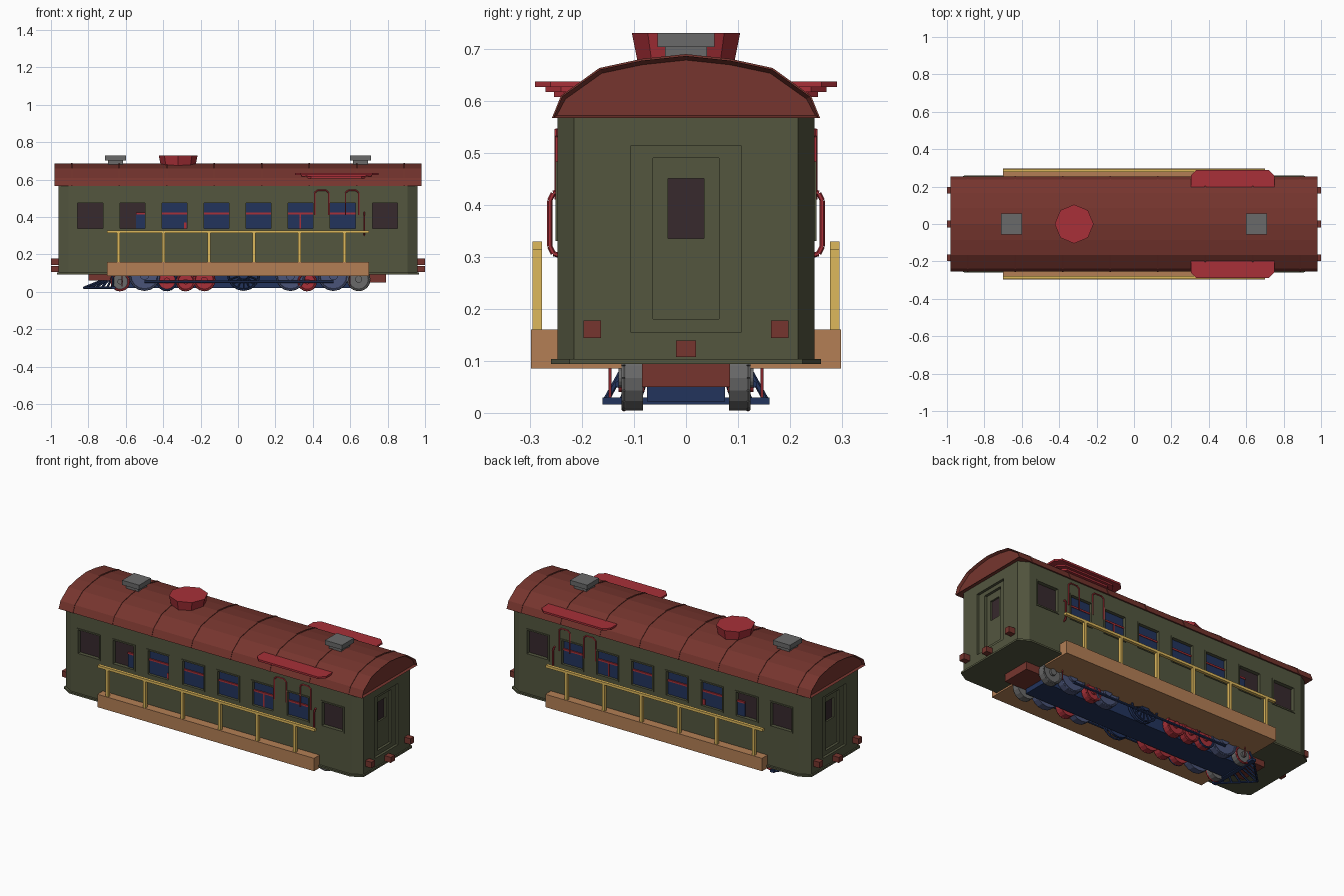
import bpy, bmesh, math
from mathutils import Vector, Matrix

if "Cube" in bpy.data.objects:
    bpy.data.objects.remove(bpy.data.objects["Cube"])


def colour(name, hexa):
    m = bpy.data.materials.new(name)
    rgb = [int(hexa[i:i + 2], 16) / 255 for i in (0, 2, 4)]
    m.diffuse_color = [*[((c + .055) / 1.055) ** 2.4 if c > .04 else c / 12.9 for c in rgb], 1]
    m.use_nodes = True
    m.node_tree.nodes["Principled BSDF"].inputs["Base Color"].default_value = m.diffuse_color
    return m


GREEN, ROOF, DARK = colour("olive", "53563F"), colour("maroon", "76352E"), colour("dark_pane", "37292D")
RED, GOLD, TIMBER = colour("red", "A83038"), colour("gold", "DDB85C"), colour("timber", "B37F55")
BLUE, STEEL, GREY = colour("navy", "22335C"), colour("slate_blue", "4A5478"), colour("grey", "6A6A6A")


def finish(name, bm, mat):
    bmesh.ops.recalc_face_normals(bm, faces=bm.faces)
    me = bpy.data.meshes.new(name)
    bm.to_mesh(me)
    bm.free()
    ob = bpy.data.objects.new(name, me)
    bpy.context.collection.objects.link(ob)
    if mat:
        me.materials.append(mat)
    return ob


def add_box(bm, x0, x1, y0, y1, z0, z1):
    m = Matrix.Translation(((x0 + x1) / 2, (y0 + y1) / 2, (z0 + z1) / 2)) @ \
        Matrix.Diagonal((x1 - x0, y1 - y0, z1 - z0, 1))
    bmesh.ops.create_cube(bm, size=1, matrix=m)


def boxes(name, dims, mat, both_sides=False):
    bm = bmesh.new()
    for d in dims:
        add_box(bm, *d)
        if both_sides:
            add_box(bm, d[0], d[1], -d[3], -d[2], d[4], d[5])
    return finish(name, bm, mat)


def prism(name, pts, axis, a, b, mat):
    """Extrude a closed profile along x (pts = y, z) or z (pts = x, y)."""
    bm = bmesh.new()
    put = (lambda p, t: (t, *p)) if axis == 'x' else (lambda p, t: (*p, t))
    f = bm.faces.new([bm.verts.new(put(p, a)) for p in pts])
    r = bmesh.ops.extrude_face_region(bm, geom=[f])
    d = Vector(put((0, 0), b - a))
    bmesh.ops.translate(bm, vec=d, verts=[v for v in r['geom'] if isinstance(v, bmesh.types.BMVert)])
    return finish(name, bm, mat)


def rods(name, segs, r, mat, both_sides=False, sides=6):
    bm = bmesh.new()
    for a, b in segs:
        for s in ((1, -1) if both_sides else (1,)):
            p, q = (Vector((v[0], v[1] * s, v[2])) for v in (a, b))
            m = Matrix.Translation((p + q) / 2) @ (q - p).to_track_quat('Z', 'Y').to_matrix().to_4x4()
            bmesh.ops.create_cone(bm, cap_ends=True, segments=sides, radius1=r, radius2=r,
                                  depth=(q - p).length, matrix=m)
    return finish(name, bm, mat)


def cut(body, cutter):
    cutter.hide_render = True
    cutter.hide_viewport = True
    m = body.modifiers.new(cutter.name, 'BOOLEAN')
    m.object, m.solver = cutter, 'EXACT'


def plan(x, y, cx, cy):
    return [(x, -y + cy), (x, y - cy), (x - cx, y), (-x + cx, y),
            (-x, y - cy), (-x, -y + cy), (-x + cx, -y), (x - cx, -y)]


# Coach body with chamfered corners and floor lip
body = prism("coach_body", plan(.96, .247, .055, .032), 'z', .1, .575, GREEN)
prism("floor_lip", plan(.968, .259, .06, .035), 'z', .094, .104, GREEN)

# Window and stepped door recesses
WIN = [-.79 + i * .225 for i in range(8)]
cut(body, boxes("window_cutter", [(x - .067, x + .067, .227, .3, .338, .475) for x in WIN], None, True))
for i, (w, z0, z1, d) in enumerate([(.107, .155, .513, .945), (.063, .18, .49, .93), (.035, .335, .45, .915)]):
    cut(body, boxes(f"door_cutter_{i}", [(d, 1.1, -w, w, z0, z1), (-1.1, -d, -w, w, z0, z1)], None))
boxes("door_panes", [(s * .917 - .003, s * .917 + .003, -.035, .035, .335, .45) for s in (-1, 1)], DARK)
boxes("window_panes", [(x - .067, x + .067, .222, .229, .338, .475) for x in WIN], DARK, True)

# Thin raised window frames
frames = []
for x in WIN:
    frames += [(x + s * .071 - .004, x + s * .071 + .004, .24, .251, .33, .483) for s in (-1, 1)]
    frames += [(x - .067, x + .067, .24, .251, z - .004, z + .004) for z in (.334, .479)]
boxes("window_frames", frames, GREEN, True)

# Arched roof with seam ribs and inset ends
ARCH = [(0, .686), (.085, .677), (.165, .66), (.238, .608), (.255, .567)]


def arch(g):
    side = [(y * (1 + g), .567 + (z - .567) * (1 + g * 3)) for y, z in ARCH]
    return side[::-1] + [(-y, z) for y, z in side[1:]]


roof = prism("roof", arch(0), 'x', -.98, .98, ROOF)
bm = bmesh.new()
bm.from_mesh(roof.data)
ends = [f for f in bm.faces if abs(f.normal.x) > .9]
bmesh.ops.inset_individual(bm, faces=ends, thickness=.008, depth=-.015)
bm.to_mesh(roof.data)
bm.free()
for i in range(8):
    x = -.89 + i * .2543
    prism(f"roof_seam_{i}", arch(.01), 'x', x - .004, x + .004, ROOF)

# Grey roof vents
for s in (-1, 1):
    boxes("roof_vent", [(s * .655 - .04, s * .655 + .04, -.04, .04, .67, .703),
                        (s * .655 - .055, s * .655 + .055, -.055, .055, .703, .73)], GREY)

# Flared octagonal chimney top
bm = bmesh.new()
bmesh.ops.create_cone(bm, cap_ends=True, segments=8, radius1=.088, radius2=.104, depth=.08,
                      matrix=Matrix.Translation((-.32, 0, .69)))
finish("chimney", bm, RED)

# Stepped cab roof poking out through the coach roof
for n, x0, x1, y, c, z0, z1 in [("top", .305, .75, .29, .03, .626, .637),
                                ("middle", .34, .715, .27, .03, .617, .627),
                                ("lower", .37, .68, .254, .02, .607, .618)]:
    prism("cab_roof_" + n, [(x0, -y + c), (x0 + c, -y), (x1 - c, -y), (x1, -y + c),
                            (x1, y - c), (x1 - c, y), (x0 + c, y), (x0, y - c)], 'z', z0, z1, RED)

# Engine inside, showing through the windows
boxes("side_tanks", [(-.545, .66, .1, .236, .28, .418)], BLUE, True)
boxes("boiler_casing", [(-.475, .65, .1, .232, .41, .49)], BLUE, True)
boxes("tank_trim", [(-.545, .66, .2, .239, .414, .424), (.33, .337, .2, .239, .338, .42),
                    (-.29, -.275, .2, .239, .338, .37)], RED, True)

# Red cab window outlines and grab handle
cab = []
for x0, x1 in ((.41, .485), (.575, .645)):
    cab += [((x0, .249, .41), (x0, .249, .53)), ((x1, .249, .41), (x1, .249, .53)),
            ((x0, .249, .53), (x0 + .015, .249, .543)), ((x1, .249, .53), (x1 - .015, .249, .543)),
            ((x0 + .015, .249, .543), (x1 - .015, .249, .543))]
rods("cab_window_outline", cab, .004, RED, True)
h = [(.675, .24, .302), (.675, .255, .306), (.675, .262, .32), (.675, .262, .408), (.675, .255, .422), (.675, .24, .427)]
rods("grab_handle", list(zip(h, h[1:])), .005, RED, True)

# Side running boards and railings
boxes("running_board", [(-.7, .7, .085, .298, .085, .16)], TIMBER, True)
posts = [(-.64 + i * .242 - .008, -.64 + i * .242 + .008, .277, .295, .16, .315) for i in range(6)]
boxes("railing", posts + [(-.7, .7, .277, .295, .314, .329)], GOLD, True)

# Buffers and couplers
for s in (-1, 1):
    a, b = sorted((s * .95, s * 1))
    boxes("buffers", [(a, b, .163, .197, .144, .178)], ROOF, True)
    boxes("coupler", [(a, b, -.019, .019, .107, .139)], ROOF)

# Underframe
boxes("chassis", [(-.68, .66, -.075, .075, .022, .1)], BLUE)
boxes("end_beams", [(.55, .79, -.085, .085, .05, .097), (-.8, -.66, -.085, .085, .06, .097)], ROOF)


# Wheels: disc, thin rim, hub and optional spokes
def wheel(x, z, r, mat, rim, spoked=False):
    for s in (-1, 1):
        bm = bmesh.new()
        parts = [(r, .035, .1), (.3 * r, .05, .105)] if not spoked else [(.3 * r, .05, .105), (r * .96, .015, .095)]
        for rad, dep, y in parts:
            bmesh.ops.create_cone(bm, cap_ends=True, segments=16, radius1=rad, radius2=rad, depth=dep,
                                  matrix=Matrix.Translation((x, s * y, z)) @ Matrix.Rotation(math.pi / 2, 4, 'X'))
        finish("wheel", bm, mat)
    ring = [(x + .93 * r * math.cos(i * math.pi / 8), .119, z + .93 * r * math.sin(i * math.pi / 8)) for i in range(17)]
    rods("wheel_rim", list(zip(ring, ring[1:])), .006, rim, True)
    if spoked:
        rods("wheel_spokes", [((x, .115, z), p) for p in ring[:-1]], .004, mat, True)


for x, r, mat, rim in [(-.5, .085, STEEL, STEEL), (-.28, .05, RED, RED), (-.38, .055, RED, BLUE),
                       (-.18, .058, RED, RED), (.28, .08, STEEL, STEEL), (.37, .05, RED, RED),
                       (.51, .083, STEEL, STEEL), (.645, .062, GREY, GREY), (-.63, .05, GREY, RED)]:
    wheel(x, r + .005, r, mat, rim)
wheel(.03, .095, .09, BLUE, BLUE, True)
rods("coupling_rod", [((-.5, .13, .055), (.51, .13, .055))], .007, BLUE, True)
rods("step_hangers", [((.6, .146, .03), (.6, .146, .1)), ((-.62, .146, .03), (-.62, .146, .1))], .003, RED, True)

# Pilot guard at the left end
boxes("pilot_bar", [(-.68, -.655, -.16, .16, .016, .03)], BLUE)
slats = [((-.668, .155, .022), (-.825, 0, .022))]
for i in range(6):
    t = i / 5
    slats.append(((-.67, .12 * (1 - t), .085), (-.668 - .157 * t, .155 * (1 - t), .022)))
rods("pilot_slats", slats, .006, BLUE, True)
